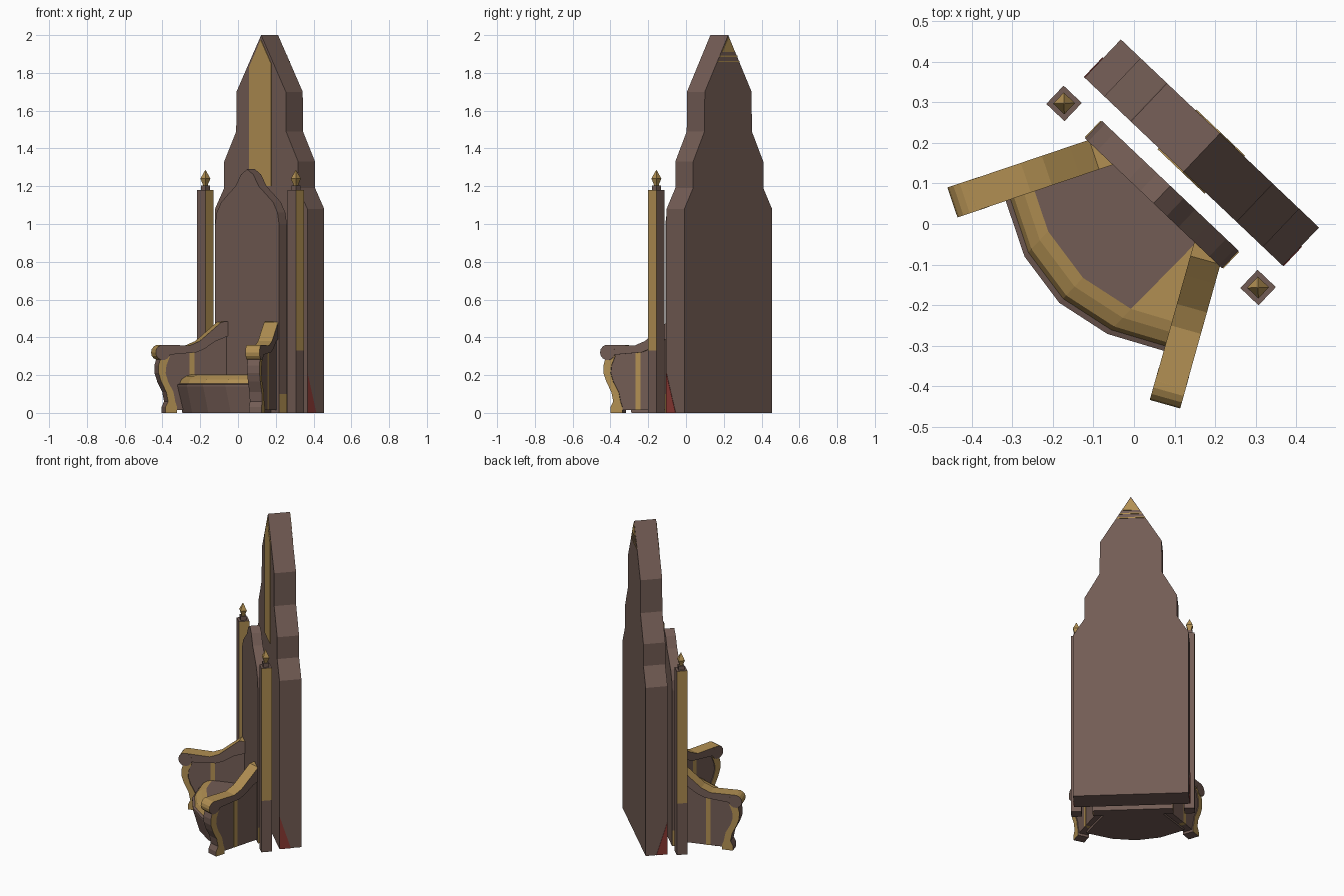
import bpy, bmesh, math
from mathutils import Vector, Matrix

if "Cube" in bpy.data.objects:
    bpy.data.objects.remove(bpy.data.objects["Cube"])

TURN = Matrix.Rotation(math.radians(-43.5), 4, 'Z')   # the chair stands turned


def mat(name, col):
    m = bpy.data.materials.new(name)
    m.diffuse_color = (*col, 1)
    m.use_nodes = True
    m.node_tree.nodes["Principled BSDF"].inputs["Base Color"].default_value = m.diffuse_color
    return m


MATS = [mat("brown wood", (0.170, 0.107, 0.089)),
        mat("gold", (0.440, 0.275, 0.085)),
        mat("red", (0.262, 0.041, 0.034))]
BROWN, GOLD, RED = 0, 1, 2


def finish(name, bm):
    bmesh.ops.recalc_face_normals(bm, faces=bm.faces)
    bm.transform(TURN)
    me = bpy.data.meshes.new(name)
    bm.to_mesh(me)
    bm.free()
    for m in MATS:
        me.materials.append(m)
    ob = bpy.data.objects.new(name, me)
    bpy.context.collection.objects.link(ob)
    return ob


def prism(name, pts, origin, along, w, cap=BROWN, rim=BROWN):
    """Extrude a (distance, height) profile by w, centred on the plane through origin."""
    o, a = Vector(origin), Vector(along).normalized()
    n = a.cross(Vector((0, 0, 1))) * (w / 2)
    bm = bmesh.new()
    sides = [[bm.verts.new(o + a * s + Vector((0, 0, z)) + n * k) for s, z in pts] for k in (-1, 1)]
    for side in sides:
        bm.faces.new(side).material_index = cap
    c = len(pts)
    for i in range(c):
        j = (i + 1) % c
        bm.faces.new((sides[0][i], sides[0][j], sides[1][j], sides[1][i])).material_index = rim
    return finish(name, bm)


def mirrored(half):
    """Complete a symmetric profile listed from the right bottom to the middle."""
    return half + [(-x, z) for x, z in reversed(half) if x > 0]


def box(x0, x1, z0, z1):
    return [(x0, z0), (x1, z0), (x1, z1), (x0, z1)]


def stack(name, x, y, levels, colour):
    """Square rings (half width, height) stacked on a vertical axis."""
    bm = bmesh.new()
    rings = [[bm.verts.new((x + r * i, y + r * j, z)) for i, j in ((-1, -1), (1, -1), (1, 1), (-1, 1))]
             for r, z in levels]
    for a, b in zip(rings, rings[1:]):
        for i in range(4):
            bm.faces.new((a[i], a[(i + 1) % 4], b[(i + 1) % 4], b[i]))
    bm.faces.new(rings[0])
    bm.faces.new(rings[-1])
    for f in bm.faces:
        f.material_index = colour
    return finish(name, bm)


X, Y = (1, 0, 0), (0, 1, 0)

# Tall stepped back slab
prism("tall_back", mirrored([(0.337, 0), (0.337, 1.08), (0.27, 1.19), (0.27, 1.33),
                             (0.182, 1.49), (0.18, 1.70), (0, 2.0)]), (0, 0.243, 0), X, 0.13)
# Gold inlays on the front and at the rear tip
prism("front_inlay", [(-0.085, 1.2), (0.075, 1.2), (0.075, 1.85), (0, 1.975), (-0.085, 1.83)],
      (0, 0.177, 0), X, 0.006, GOLD, GOLD)
prism("rear_tip_inlay", [(-0.05, 1.91), (0.05, 1.91), (0, 1.99)], (0, 0.309, 0), X, 0.004, GOLD, GOLD)
for z in (1.857, 1.885):
    w = (2 - z) * 0.58
    prism("rear_stripe", box(-w, w, z, z + 0.007), (0, 0.309, 0), X, 0.004, GOLD, GOLD)

# Inner back rest with ogee arch
prism("back_rest", mirrored([(0.233, 0), (0.233, 1.0), (0.222, 1.06), (0.19, 1.115), (0.135, 1.16),
                             (0.085, 1.20), (0.045, 1.262), (0, 1.29)]), (0, 0.10, 0), X, 0.06)

# Seat: apron, rolled gold cushion edge and flat top
arc = [(-0.285, -0.168), (-0.141, -0.244), (0, -0.268), (0.139, -0.242), (0.285, -0.168)]
rear = [(0.17, 0.075), (0.143, 0.075), (-0.17, 0.075)]
levels = [(0.04, 0.0), (0.0, 0.14), (0.0, 0.15), (0.014, 0.155), (0.025, 0.178), (0.055, 0.195), (0.085, 0.203)]
bm = bmesh.new()
loops = [[bm.verts.new((x, y + d, z)) for x, y in arc] + [bm.verts.new((x, y, z)) for x, y in rear]
         for d, z in levels]
for k, (a, b) in enumerate(zip(loops, loops[1:])):
    for i in range(8):
        f = bm.faces.new((a[i], a[(i + 1) % 8], b[(i + 1) % 8], b[i]))
        f.material_index = GOLD if k >= 3 else BROWN
t = loops[-1]
bm.faces.new((t[0], t[1], t[2], t[3], t[6], t[7])).material_index = BROWN
bm.faces.new((t[3], t[4], t[5], t[6])).material_index = GOLD
bm.faces.new(loops[0])
finish("seat", bm)

# Arm profiles: distance back from the front tip, height
rail = [(0.04, 0.36), (0.04, 0.305), (0.16, 0.315), (0.225, 0.32), (0.27, 0.338), (0.33, 0.378),
        (0.412, 0.41), (0.412, 0.484), (0.368, 0.482), (0.318, 0.44), (0.245, 0.38), (0.19, 0.357)]
scroll = [(0.04 + 0.041 * math.cos(i * math.pi / 7), 0.32 + 0.041 * math.sin(i * math.pi / 7))
          for i in range(14)]
leg = [(0.03, 0.30), (0.016, 0.25), (0.017, 0.21), (0.032, 0.165), (0.06, 0.11), (0.07, 0.06),
       (0.055, 0.03), (0.055, 0), (0.12, 0), (0.12, 0.03), (0.11, 0.06), (0.10, 0.11), (0.07, 0.165),
       (0.056, 0.21), (0.06, 0.25), (0.08, 0.30)]
panel = [(0.07, 0.31), (0.045, 0.23), (0.055, 0.17), (0.085, 0.11), (0.09, 0.015), (0.41, 0.015),
         (0.41, 0.43), (0.33, 0.39), (0.27, 0.35), (0.16, 0.33)]

for s, side in ((-1, "left"), (1, "right")):
    # Splayed arm
    tip, back = (s * 0.361, -0.269, 0), (s * -0.181, 0.343, 0)
    prism(side + "_arm_rail", rail, tip, back, 0.077, BROWN, GOLD)
    prism(side + "_arm_scroll", scroll, tip, back, 0.078, BROWN, GOLD)
    prism(side + "_front_leg", leg, tip, back, 0.068, GOLD, BROWN)
    prism(side + "_arm_panel", panel, tip, back, 0.056)
    prism(side + "_arm_stripe", box(0.192, 0.218, 0.015, 0.32), tip, back, 0.060, GOLD, GOLD)

    # Post with gold side faces, neck and finial
    x, y = s * 0.33, 0.097
    prism(side + "_post_base", box(-0.031, 0.031, 0, 0.33), (x, y, 0), Y, 0.062)
    prism(side + "_post", box(-0.031, 0.031, 0.33, 1.18), (x, y, 0), Y, 0.062, GOLD, BROWN)
    stack(side + "_post_neck", x, y, [(0.017, 1.18), (0.017, 1.205)], BROWN)
    stack(side + "_finial", x, y, [(0.008, 1.20), (0.011, 1.215), (0.019, 1.24), (0.001, 1.285)], GOLD)

    # Red corner on the slab side and gold foot on the back rest side
    prism(side + "_red_corner", [(0.178, 0), (0.245, 0), (0.178, 0.21)], (s * 0.337, 0, 0), Y, 0.005, RED, RED)
    prism(side + "_rest_foot", box(0.072, 0.128, 0, 0.1), (s * 0.233, 0, 0), Y, 0.005, GOLD, GOLD)
